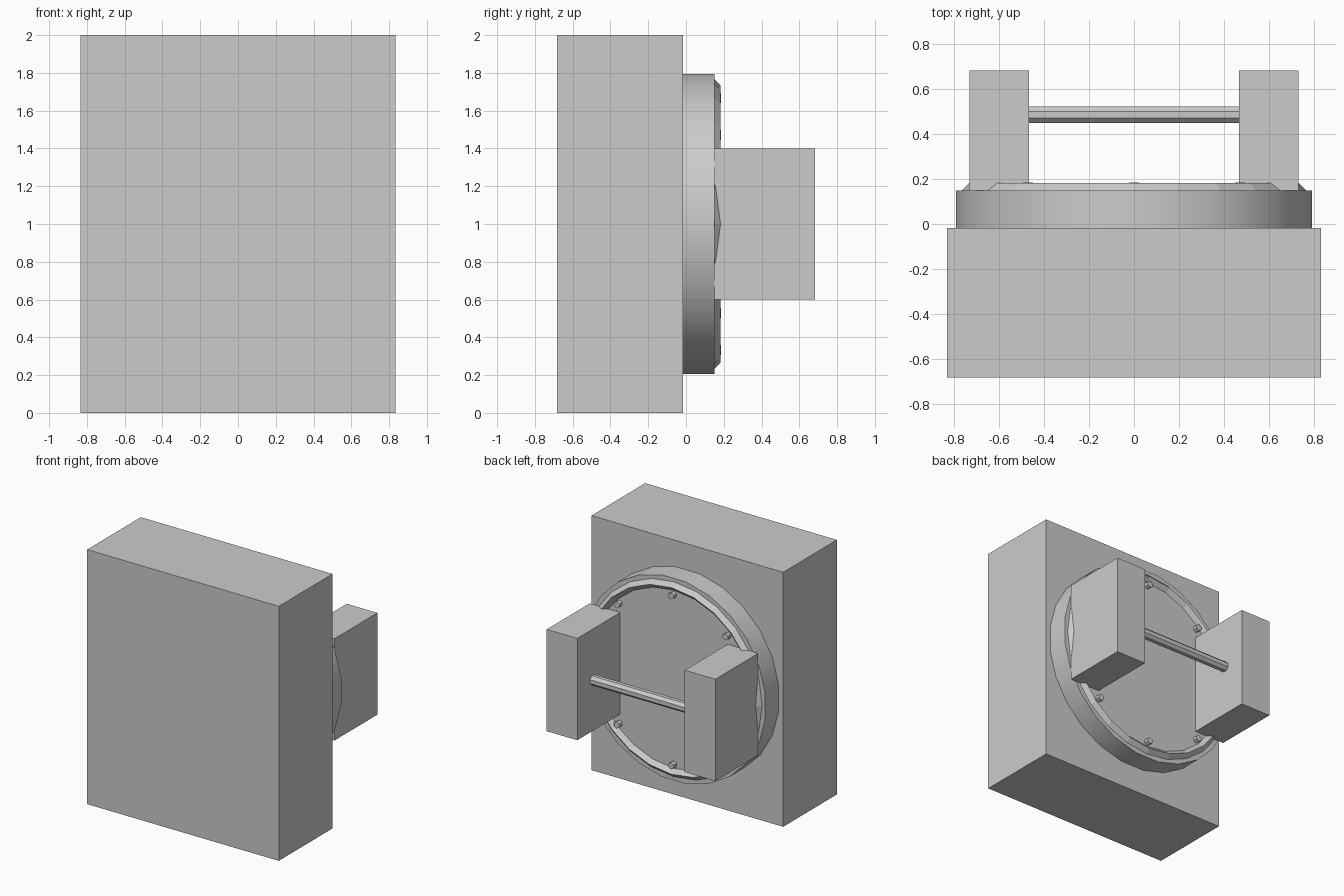
import bpy
import bmesh
from math import pi, radians, cos, sin
from mathutils import Matrix, Vector

if "Cube" in bpy.data.objects:
    bpy.data.objects.remove(bpy.data.objects["Cube"], do_unlink=True)

grey = bpy.data.materials.new("plain_grey")
grey.use_nodes = True
grey.diffuse_color = (0.6, 0.6, 0.6, 1)
grey.node_tree.nodes["Principled BSDF"].inputs["Base Color"].default_value = (0.6, 0.6, 0.6, 1)

MID_Z = 1.0       # height of the plate axis
BACK = 0.15       # y of the plate's outer face


def finish(bm, name, smooth=False):
    bmesh.ops.recalc_face_normals(bm, faces=bm.faces[:])
    mesh = bpy.data.meshes.new(name)
    bm.to_mesh(mesh)
    bm.free()
    mesh.materials.append(grey)
    obj = bpy.data.objects.new(name, mesh)
    bpy.context.scene.collection.objects.link(obj)
    if smooth:
        bpy.ops.object.select_all(action='DESELECT')
        obj.select_set(True)
        bpy.context.view_layer.objects.active = obj
        bpy.ops.object.shade_smooth_by_angle(angle=radians(30))
    return obj


def box(name, low, high):
    low, high = Vector(low), Vector(high)
    bm = bmesh.new()
    bmesh.ops.create_cube(bm, size=1, matrix=Matrix.Translation((low + high) / 2)
                          @ Matrix.Diagonal((*(high - low), 1)))
    return finish(bm, name)


def cylinder(name, start, end, radius, sides, turn=0.0, smooth=False):
    start, end = Vector(start), Vector(end)
    axis = end - start
    # Lay the cylinder along y or x
    lay = Matrix.Rotation(-pi / 2, 4, 'X') if axis.y else Matrix.Rotation(pi / 2, 4, 'Y')
    bm = bmesh.new()
    bmesh.ops.create_cone(bm, cap_ends=True, segments=sides, radius1=radius, radius2=radius,
                          depth=axis.length,
                          matrix=Matrix.Translation((start + end) / 2) @ lay
                          @ Matrix.Rotation(turn, 4, 'Z'))
    return finish(bm, name, smooth)


# Main block
box("main_block", (-0.833, -0.683, 0), (0.833, -0.017, 2))

# Round plate on the back
cylinder("round_plate", (0, -0.017, MID_Z), (0, BACK, MID_Z), 0.8, 24,
         turn=pi / 24, smooth=True)

# Raised rim with a diamond section
bm = bmesh.new()
minor = 0.033
section = [bm.verts.new((0.733 + minor * cos(a), BACK + minor * sin(a), MID_Z))
           for a in (0, pi / 2, pi, 3 * pi / 2)]
edges = [bm.edges.new((section[i], section[(i + 1) % 4])) for i in range(4)]
bmesh.ops.spin(bm, geom=section + edges, cent=(0, 0, MID_Z), axis=(0, 1, 0),
               angle=2 * pi, steps=24, use_merge=True)
bmesh.ops.remove_doubles(bm, verts=bm.verts[:], dist=0.0005)
finish(bm, "plate_rim")

# Ring of bolts
for i in range(8):
    x, z = 0.667 * sin(i * pi / 4), MID_Z + 0.667 * cos(i * pi / 4)
    cylinder(f"bolt_{i + 1}", (x, BACK - 0.01, z), (x, BACK + 0.036, z), 0.026, 6)

# Two upright grips joined by a bar
for side, sign in (("left", 1), ("right", -1)):
    inner, outer = sorted((sign * 0.467, sign * 0.733))
    box(f"{side}_grip", (inner, BACK, 0.6), (outer, 0.683, 1.4))
cylinder("cross_bar", (-0.467, 0.487, MID_Z), (0.467, 0.487, MID_Z), 0.04, 8, turn=pi / 8)
